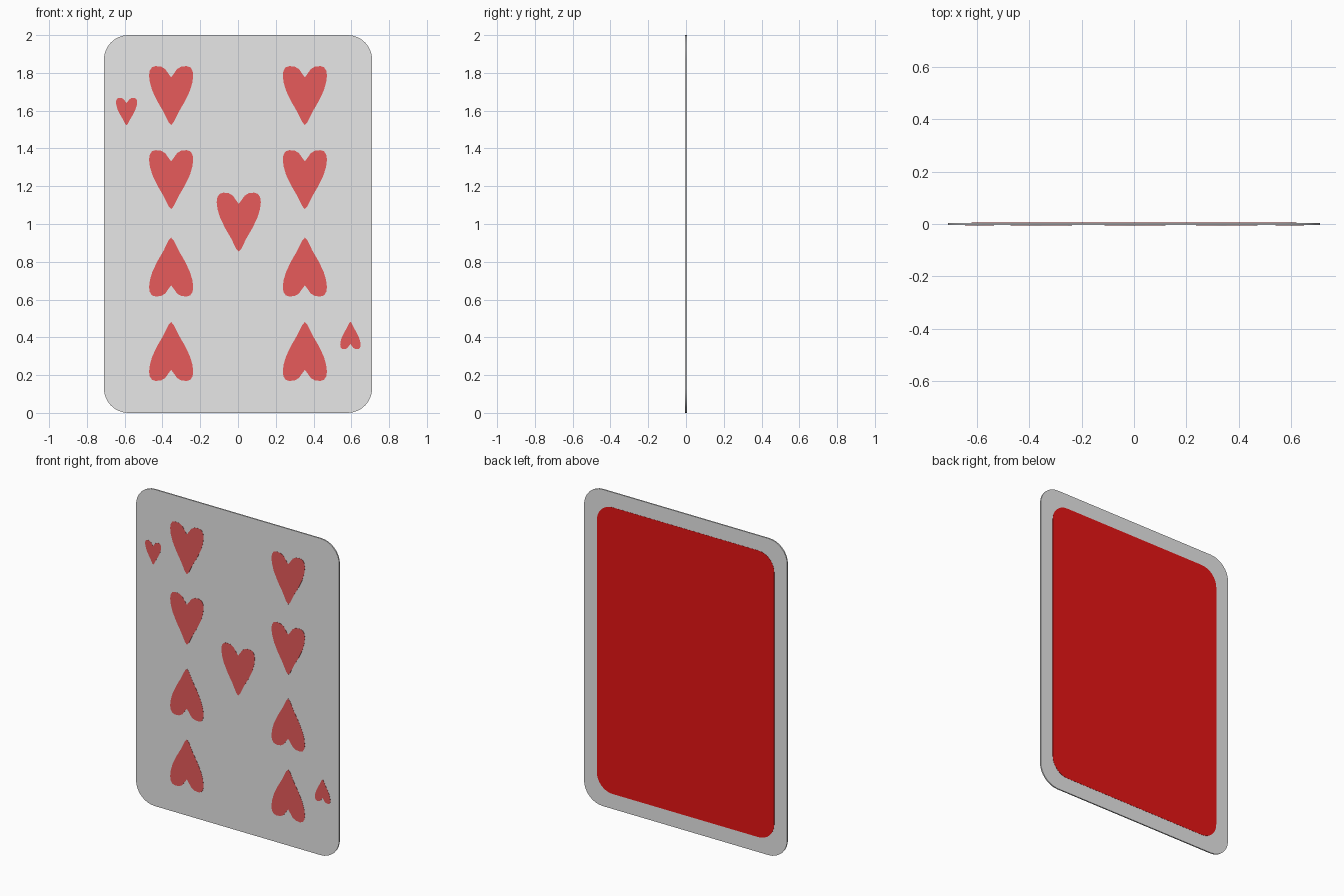
import bpy, bmesh, math

if "Cube" in bpy.data.objects:
    bpy.data.objects.remove(bpy.data.objects["Cube"])

WIDTH, HEIGHT, THICK = 1.42, 2.0, 0.008
SKIN = 0.001          # how far painted plates stand proud of the card


def material(name, rgb):
    m = bpy.data.materials.new(name)
    m.diffuse_color = (*rgb, 1)
    m.use_nodes = True
    m.node_tree.nodes["Principled BSDF"].inputs["Base Color"].default_value = m.diffuse_color
    return m


card_white = material("card white", (0.83, 0.83, 0.83))
heart_red = material("heart red", (0.87, 0.115, 0.115))
back_red = material("back red", (0.83, 0.0075, 0.0075))


def slab(name, outlines, y0, y1, mat):
    """Flat plates from x,z outlines, filling y0..y1."""
    bm = bmesh.new()
    for pts in outlines:
        face = bm.faces.new([bm.verts.new((x, y0, z)) for x, z in pts])
        ext = bmesh.ops.extrude_face_region(bm, geom=[face], use_keep_orig=True)
        moved = [g for g in ext["geom"] if isinstance(g, bmesh.types.BMVert)]
        bmesh.ops.translate(bm, verts=moved, vec=(0, y1 - y0, 0))
    bmesh.ops.recalc_face_normals(bm, faces=bm.faces)
    # smooth only the thin rim, broken at the front and back edges
    for f in bm.faces:
        f.smooth = abs(f.normal.y) < 0.5
    for e in bm.edges:
        e.smooth = len(e.link_faces) == 2 and e.calc_face_angle() < math.radians(30)
    me = bpy.data.meshes.new(name)
    bm.to_mesh(me)
    bm.free()
    me.materials.append(mat)
    ob = bpy.data.objects.new(name, me)
    bpy.context.collection.objects.link(ob)
    return ob


def rounded_rect(w, h, r, cz, seg=8):
    pts = []
    for i, (sx, sz) in enumerate([(1, 1), (-1, 1), (-1, -1), (1, -1)]):
        for k in range(seg + 1):
            a = math.pi / 2 * (i + k / seg)
            pts.append((sx * (w / 2 - r) + r * math.cos(a),
                        cz + sz * (h / 2 - r) + r * math.sin(a)))
    return pts


# Right half of a heart, tip at 0, lobes at 1
HALF = [(0, 0), (.12, .05), (.34, .22), (.62, .40), (.85, .58), (.96, .72),
        (1, .84), (.97, .92), (.87, .98), (.7, 1), (.45, .99), (.27, .95),
        (.12, .87), (0, .81)]


def heart(cx, cz, w, h, up=1):
    whole = HALF + [(-x, z) for x, z in HALF[-2:0:-1]]
    return [(cx + up * x * w / 2, cz + up * (z - 0.5) * h) for x, z in whole]


# Card body
half = THICK / 2
slab("card_body", [rounded_rect(WIDTH, HEIGHT, 0.13, 1.0)], -half, half, card_white)

# Back panel
slab("back_panel", [rounded_rect(WIDTH - 0.18, HEIGHT - 0.19, 0.11, 1.0)],
     half - 0.0005, half + SKIN, back_red)

# Large hearts: two columns of four, lower rows inverted, one in the middle
rows = [(1.68, 1), (1.235, 1), (0.772, -1), (0.325, -1)]
large = [heart(x, z, 0.234, 0.312, up) for x in (-0.354, 0.354) for z, up in rows]
large.append(heart(0.004, 1.01, 0.234, 0.312))
slab("large_hearts", large, -half - SKIN, -half + 0.0005, heart_red)

# Small corner hearts
small = [heart(-0.59, 1.595, 0.112, 0.145), heart(0.595, 0.41, 0.108, 0.145, -1)]
slab("corner_hearts", small, -half - SKIN, -half + 0.0005, heart_red)
